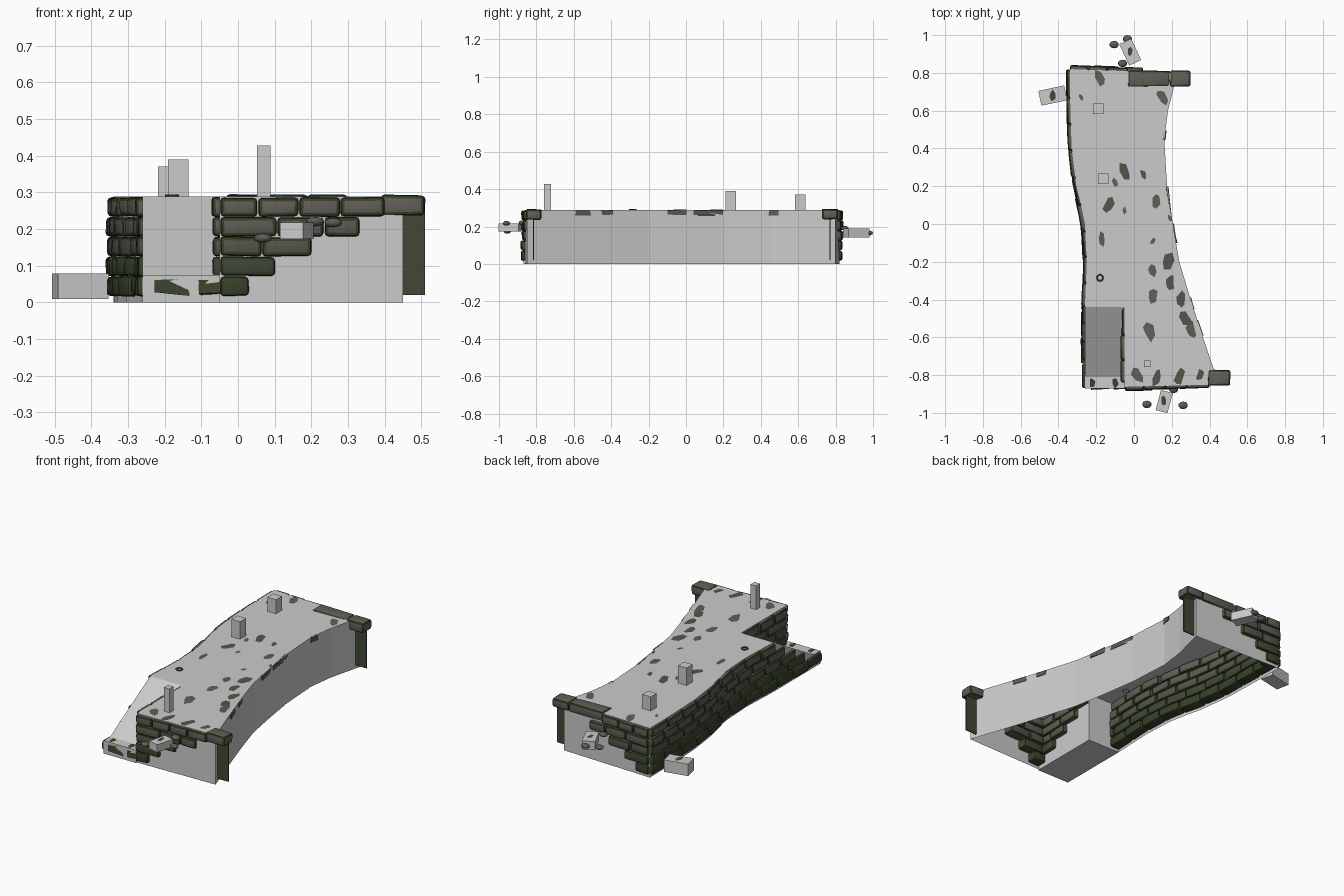
import bpy, bmesh, math, random
from mathutils import Matrix, Vector

random.seed(4)
cube = bpy.data.objects.get("Cube")
if cube:
    bpy.data.objects.remove(cube, do_unlink=True)

TOP = 0.288
ROW_H = 0.054
ROWS = 5


def material(name, rgb):
    m = bpy.data.materials.new(name)
    m.use_nodes = True
    m.diffuse_color = (*rgb, 1)
    m.node_tree.nodes["Principled BSDF"].inputs["Base Color"].default_value = (*rgb, 1)
    return m


# Brick colours run from mossy at the base to bare stone at the top
MOSS, STONE = Vector((0.04, 0.055, 0.024)), Vector((0.125, 0.115, 0.1))
tones = [material("brick_tone_%d" % i, MOSS.lerp(STONE, t))
         for i, t in enumerate((0, 0.15, 0.6, 0.85, 1))]


def finish(bm, name, mats=(), smooth=False):
    bmesh.ops.recalc_face_normals(bm, faces=bm.faces[:])
    mesh = bpy.data.meshes.new(name)
    bm.to_mesh(mesh)
    bm.free()
    ob = bpy.data.objects.new(name, mesh)
    bpy.context.collection.objects.link(ob)
    for m in mats:
        mesh.materials.append(m)
    if smooth:
        bpy.ops.object.select_all(action='DESELECT')
        ob.select_set(True)
        bpy.context.view_layer.objects.active = ob
        bpy.ops.object.shade_smooth_by_angle(angle=math.radians(40))
    return ob


def add_box(bm, centre, size, angle=0, tone=0, jitter=0):
    mat = Matrix.Translation(centre) @ Matrix.Rotation(angle, 4, 'Z') @ Matrix.Diagonal((*size, 1))
    verts = bmesh.ops.create_cube(bm, size=1, matrix=mat)["verts"]
    for v in verts:
        v.co += Vector([random.uniform(-jitter, jitter) for _ in range(3)])
        for f in v.link_faces:
            f.material_index = tone


def box(name, centre, size, angle=0, mats=()):
    bm = bmesh.new()
    add_box(bm, centre, size, angle)
    return finish(bm, name, mats)


def interpolate(points, t):
    for (a, xa), (b, xb) in zip(points, points[1:]):
        if t <= b:
            return xa + (xb - xa) * max(0, t - a) / (b - a)
    return points[-1][1]


# Plan of the pier: (y, x) points of both long sides
left_side = [(-0.87, -0.26), (-0.44, -0.26), (-0.2, -0.25), (0, -0.26), (0.1, -0.28),
             (0.2, -0.305), (0.4, -0.33), (0.6, -0.337), (0.82, -0.34)]
right_side = [(-0.85, 0.45), (-0.6, 0.365), (-0.4, 0.3), (-0.2, 0.24), (0, 0.205),
              (0.2, 0.175), (0.45, 0.16), (0.6, 0.18), (0.72, 0.21), (0.8, 0.23)]


def left_path(y):
    return Vector((interpolate(left_side, y), y))


def front_path(x):
    return Vector((x, -0.862 + 0.03 * x))


def back_path(x):
    return Vector((x, 0.81 - 0.03 * x))


def notch_path(y):
    return Vector((-0.05, y))


# Deck and plain walls, open underneath
outline = [(x, y) for y, x in right_side]
outline += [(x, y) for y, x in reversed(left_side[1:])]
outline += [(-0.05, -0.44), (-0.05, -0.862)]
bm = bmesh.new()
upper = [bm.verts.new((x, y, TOP)) for x, y in outline]
lower = [bm.verts.new((x, y, 0)) for x, y in outline]
bm.faces.new(upper)
for i in range(len(outline)):
    j = (i + 1) % len(outline)
    bm.faces.new((upper[i], lower[i], lower[j], upper[j]))
finish(bm, "deck_and_walls")

# Ramp with a low landing at its foot
profile = [(-0.87, 0), (-0.87, 0.075), (-0.81, 0.075), (-0.44, TOP), (-0.44, 0)]
bm = bmesh.new()
face = bm.faces.new([bm.verts.new((-0.26, y, z)) for y, z in profile])
ext = bmesh.ops.extrude_face_region(bm, geom=[face])["geom"]
bmesh.ops.translate(bm, vec=(0.21, 0, 0),
                    verts=[v for v in ext if isinstance(v, bmesh.types.BMVert)])
finish(bm, "ramp")


# Brick courses
def course(bm, path, start, end, row, inward, length=0.14, depth=0.075):
    count = max(1, round((end - start) / length))
    shift = 0.25 if row % 2 else -0.1
    cuts = [start] + [start + (end - start) * (i + shift * random.uniform(0.6, 1)) / count
                      for i in range(1, count)] + [end]
    for a, b in zip(cuts, cuts[1:]):
        p, q = path(a), path(b)
        mid = (p + q) / 2 + Vector(inward) * (depth / 2 - random.uniform(0.014, 0.022))
        angle = math.atan2(q.y - p.y, q.x - p.x)
        z = 0.02 + ROW_H * (row + 0.5) - 0.003
        add_box(bm, (mid.x, mid.y, z), ((q - p).length - 0.003, depth, ROW_H - 0.002),
                angle, row, 0.002)


def finish_bricks(bm, name):
    bmesh.ops.bevel(bm, geom=bm.edges[:], offset=0.01, segments=2, profile=0.5, affect='EDGES')
    finish(bm, name, tones, True)


def slope_y(row):
    return -0.81 + max(0, ROW_H * (row + 1) - 0.055) / 0.58


bm = bmesh.new()
for r in range(ROWS):
    course(bm, left_path, slope_y(r) if r else -0.87, 0.82, r, (1, 0))
finish_bricks(bm, "left_wall_bricks")

bm = bmesh.new()
for r in range(1, ROWS):
    course(bm, notch_path, -0.84, slope_y(r), r, (1, 0), depth=0.04)
finish_bricks(bm, "ramp_side_bricks")

bm = bmesh.new()
for r, end in enumerate((0.03, 0.1, 0.2, 0.33, 0.4)):
    course(bm, front_path, -0.05, end, r, (0, 1), 0.12)
finish_bricks(bm, "front_bricks")

bm = bmesh.new()
for r, end in enumerate((-0.25, -0.18, -0.08, 0.05, -0.03)):
    course(bm, back_path, -0.34, end, r, (0, -1), 0.12)
finish_bricks(bm, "back_bricks")

# Large capping stones and the thin pillars beneath them
bm = bmesh.new()
for x, y, width in ((0.45, -0.815, 0.12), (0.245, 0.77, 0.11), (0.08, 0.77, 0.22)):
    add_box(bm, (x, y, 0.265), (width, 0.085, 0.055), 0, ROWS - 1, 0.003)
finish_bricks(bm, "corner_stones")
for name, x, y in (("front", 0.465, -0.815), ("back", 0.25, 0.77)):
    box(name + "_corner_pillar", (x, y, 0.135), (0.09, 0.006, 0.23), 0, [tones[1]])

# Short mooring posts
for i, (x, y, w, top) in enumerate(((-0.19, 0.61, 0.056, 0.37), (-0.163, 0.24, 0.056, 0.39),
                                    (0.07, -0.74, 0.036, 0.427))):
    box("post_%d" % i, (x, y, (top + TOP) / 2), (w, w, top - TOP))

# Mooring ring lying on the deck
bpy.ops.mesh.primitive_torus_add(major_radius=0.016, minor_radius=0.004, major_segments=16,
                                 minor_segments=6, location=(-0.18, -0.285, TOP + 0.003))
bpy.context.object.name = "mooring_ring"
bpy.context.object.data.materials.append(tones[2])


# Worn patches: irregular thin polygons
def add_patch(bm, x, y, z, r, tone, squash=0.55):
    turn = random.uniform(0.9, 2.3)
    rot = Matrix.Rotation(turn, 3, 'Z')
    ring = []
    for i in range(6):
        a = math.tau * (i + random.uniform(-0.3, 0.3)) / 6
        d = r * random.uniform(0.7, 1.15)
        ring.append(bm.verts.new(rot @ Vector((d * math.cos(a), squash * d * math.sin(a), 0))
                                 + Vector((x, y, z))))
    bm.faces.new(ring).material_index = tone


patches = [(-0.18, 0.77, 5), (-0.28, 0.67, 2), (0.15, 0.67, 5), (-0.05, 0.28, 5),
           (0.05, 0.26, 3), (-0.1, 0.22, 3), (0.12, 0.12, 5), (-0.13, 0.1, 5),
           (-0.05, 0.07, 2), (0.19, 0.03, 2), (-0.17, -0.08, 4), (0.1, -0.09, 2),
           (0.18, -0.2, 6), (0.1, -0.25, 4), (0.19, -0.31, 5), (0.1, -0.38, 5),
           (0.25, -0.4, 5), (0.27, -0.5, 6), (0.08, -0.56, 6), (0.3, -0.56, 5),
           (0.02, -0.8, 5), (0.12, -0.81, 5), (0.24, -0.81, 5), (0.35, -0.8, 4)]
bm = bmesh.new()
for x, y, r in patches:
    add_patch(bm, x, y, TOP + 0.002, r / 100, random.choice((2, 3, 4)))
finish(bm, "deck_patches", tones)

bm = bmesh.new()
for x in (-0.22, -0.1):
    add_patch(bm, x, -0.84, 0.077, 0.03, 0)
    add_box(bm, (x + 0.04, -0.87, 0.042), (0.09, 0.004, 0.036), 0, 0, 0.007)
finish(bm, "landing_moss", tones)

# Stone chips along the top of the plain wall
bm = bmesh.new()
for y, length in ((-0.55, 0.08), (-0.05, 0.1), (0.12, 0.16), (0.47, 0.05), (-0.42, 0.06)):
    x, ahead = interpolate(right_side, y), interpolate(right_side, y + 0.05)
    add_box(bm, (x, y, TOP - 0.014), (0.008, length, 0.026), -math.atan2(ahead - x, 0.05), 3, 0.004)
finish(bm, "wall_chips", tones)

# Fallen blocks with a stained top
blocks = [("left_loose_block", (-0.43, 0.68, 0.044), (0.14, 0.08, 0.07), 12),
          ("back_loose_block", (-0.02, 0.91, 0.165), (0.07, 0.125, 0.05), 25),
          ("front_loose_block", (0.16, -0.94, 0.195), (0.065, 0.11, 0.045), -15)]
bm = bmesh.new()
for name, centre, size, angle in blocks:
    box(name, centre, size, math.radians(angle))
    add_patch(bm, centre[0], centre[1], centre[2] + size[2] / 2 + 0.002, 0.03, 1)
finish(bm, "block_stains", tones)

# Pebbles around the fallen blocks
bm = bmesh.new()
for x, y, z in ((-0.105, 0.95, 0.165), (-0.035, 0.98, 0.165), (-0.06, 0.85, 0.19),
                (0.068, -0.955, 0.175), (0.26, -0.96, 0.217), (0.21, -0.875, 0.22)):
    mat = Matrix.Translation((x, y, z)) @ Matrix.Diagonal((0.025, 0.02, 0.013, 1))
    bmesh.ops.create_icosphere(bm, subdivisions=2, radius=1, matrix=mat)
finish(bm, "pebbles", [tones[3]], True)
